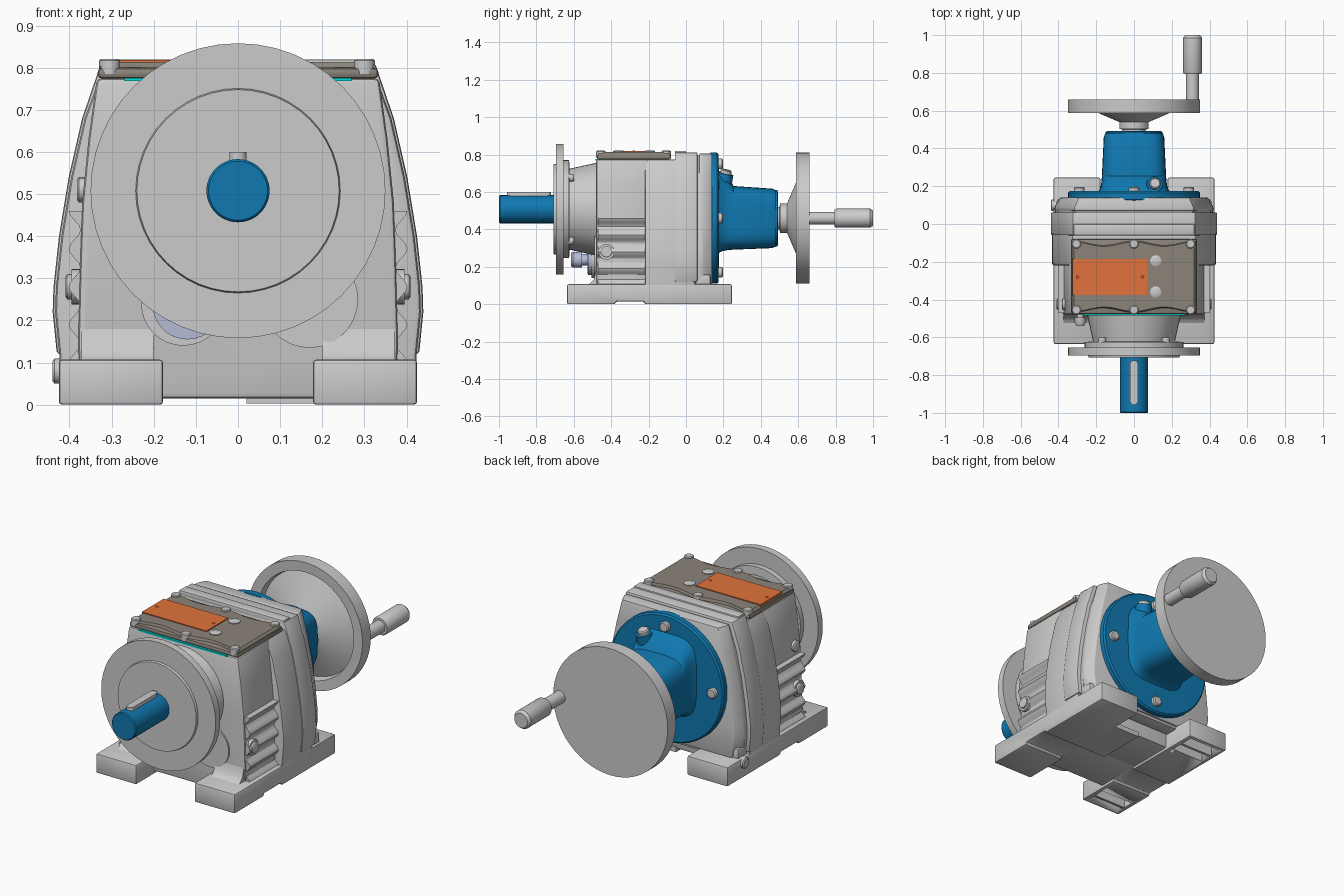
import bpy, bmesh
from math import sin, cos, pi, radians
from mathutils import Vector

if "Cube" in bpy.data.objects:
    bpy.data.objects.remove(bpy.data.objects["Cube"])


def material(name, rgb):
    m = bpy.data.materials.new(name)
    m.diffuse_color = (*rgb, 1)
    m.use_nodes = True
    m.node_tree.nodes["Principled BSDF"].inputs["Base Color"].default_value = m.diffuse_color
    return m


BLUE = material("blue_paint", (0.005, 0.19, 0.44))
BROWN = material("cover_brown", (0.26, 0.23, 0.19))
ORANGE = material("plate_orange", (0.76, 0.17, 0.045))
LILAC = material("plug_lilac", (0.48, 0.51, 0.68))
CYAN = material("gasket_cyan", (0.0, 0.75, 0.75))


def finish(name, bm, mat=None, bevel=0):
    bmesh.ops.recalc_face_normals(bm, faces=bm.faces[:])
    if bevel:
        edges = [e for e in bm.edges if e.calc_face_angle(0) > radians(30)]
        bmesh.ops.bevel(bm, geom=edges, offset=bevel, offset_type='OFFSET', segments=2,
                        profile=0.5, affect='EDGES', clamp_overlap=True)
    me = bpy.data.meshes.new(name)
    bm.to_mesh(me)
    bm.free()
    ob = bpy.data.objects.new(name, me)
    bpy.context.collection.objects.link(ob)
    if mat:
        me.materials.append(mat)
    bpy.ops.object.select_all(action='DESELECT')
    ob.select_set(True)
    bpy.context.view_layer.objects.active = ob
    bpy.ops.object.shade_smooth_by_angle(angle=radians(30))
    return ob


def loft(name, rings, mat=None, bevel=0):
    """Skin a list of equal-length point rings and cap both ends."""
    bm = bmesh.new()
    vs = [[bm.verts.new(p) for p in r] for r in rings]
    n = len(vs[0])
    for a, b in zip(vs, vs[1:]):
        for i in range(n):
            bm.faces.new((a[i], a[(i + 1) % n], b[(i + 1) % n], b[i]))
    bm.faces.new(vs[0])
    bm.faces.new(vs[-1])
    return finish(name, bm, mat, bevel)


def prism(name, pts, a, b, axis='Y', mat=None, bevel=0):
    put = {'X': lambda p, t: (t, *p), 'Y': lambda p, t: (p[0], t, p[1]), 'Z': lambda p, t: (*p, t)}[axis]
    return loft(name, [[put(p, t) for p in pts] for t in (a, b)], mat, bevel)


def box(name, x, y, z, mat=None, bevel=0):
    return prism(name, [(x[0], y[0]), (x[1], y[0]), (x[1], y[1]), (x[0], y[1])], *z, 'Z', mat, bevel)


def lathe(name, prof, loc, axis=(0, 1, 0), seg=48, mat=None):
    """Turn (radius, distance) points around an axis through loc."""
    q = Vector((0, 0, 1)).rotation_difference(Vector(axis))
    rings = [[Vector(loc) + q @ Vector((r * cos(2 * pi * i / seg), r * sin(2 * pi * i / seg), t))
              for i in range(seg)] for r, t in prof]
    return loft(name, rings, mat)


def bolt(name, loc, axis, r=0.026, h=0.02, mat=None, seg=16):
    return lathe(name, [(r, -0.02), (r, h * 0.75), (r * 0.8, h)], loc, axis, seg, mat)


def mirrored(half):
    return half + [(-x, z) for x, z in reversed(half)]


# Gear housing: front body, wide middle, rear plate
front = [(0.375, 0.015), (0.38, 0.15), (0.375, 0.35), (0.37, 0.48), (0.355, 0.63), (0.335, 0.775)]
mid = [(0.425, 0.015), (0.43, 0.12), (0.44, 0.22), (0.438, 0.28), (0.425, 0.4), (0.402, 0.54),
       (0.37, 0.68), (0.335, 0.775)]
crest = mid[1:-1] + [(0.325, 0.812)]
prism("front_housing", mirrored(front), -0.48, -0.2, bevel=0.012)
prism("middle_housing", mirrored([(x - 0.006, z) for x, z in mid]), -0.22, 0.05, bevel=0.012)
prism("housing_rim", mirrored(crest), -0.06, 0.062, bevel=0.008)
prism("rim_groove", mirrored([(x * 0.95, z * 0.98) for x, z in crest]), 0.05, 0.08)
rear = mirrored([(0.40, 0.105)] + [(x - 0.02, z) for x, z in crest[1:-1]] + [(0.315, 0.805)])
loft("rear_plate", [[(x * s, y, z) for x, z in rear] for s, y in ((1, 0.07), (1, 0.09), (0.93, 0.14))],
     bevel=0.006)
box("top_lug", (-0.32, 0.32), (-0.06, 0.0), (0.79, 0.82), bevel=0.006)

# Wavy ribbed side panels
wave = [(0.3, 0.1)] + [(0.388 + 0.014 * cos((z - 0.1) * 2 * pi / 0.09), z)
                       for z in [0.1 + 0.36 * i / 32 for i in range(33)]] + [(0.3, 0.46)]
for s, side in ((1, "right"), (-1, "left")):
    prism("side_ribs_" + side, [(s * x, z) for x, z in wave], -0.47, -0.21)
    lathe("side_boss_" + side, [(0.042, 0), (0.042, 0.05)], (s * 0.345, -0.425, 0.28), (s, 0, 0), 24)
    bolt("side_plug_" + side, (s * 0.395, -0.425, 0.28), (s, 0, 0), 0.03, 0.014)
bolt("upper_side_plug", (-0.366, -0.425, 0.51), (-1, 0, 0), 0.03, 0.016)
bolt("lower_side_plug", (-0.422, 0.1, 0.08), (-1, 0, 0), 0.03, 0.018)
box("lower_plug_block", (-0.41, 0.41), (0.05, 0.13), (0.09, 0.16), bevel=0.01)

# Feet with a shallow relief below; the left foot is pocketed underneath
foot = [(-0.635, 0), (-0.38, 0), (-0.375, 0.014), (-0.225, 0.014), (-0.22, 0), (0.245, 0),
        (0.245, 0.107), (-0.635, 0.107)]
fillet = [(-0.47, 0.1), (-0.54, 0.1), (-0.51, 0.113), (-0.492, 0.135), (-0.48, 0.18), (-0.47, 0.18)]
for s, side in ((1, "right"), (-1, "left")):
    ob = prism("foot_" + side, foot, s * 0.178, s * 0.425, 'X', bevel=0.008)
    prism("foot_fillet_" + side, fillet, s * 0.2, s * 0.372, 'X')
    if s < 0:
        for y in ((-0.615, -0.57), (-0.555, -0.495), (0.08, 0.14), (0.155, 0.225)):
            cut = box("pocket_cutter", (-0.4, -0.2), y, (-0.05, 0.085))
            cut.hide_render = True
            m = ob.modifiers.new("pocket", 'BOOLEAN')
            m.operation, m.object, m.solver = 'DIFFERENCE', cut, 'EXACT'
            bpy.context.view_layer.objects.active = ob
            bpy.ops.object.modifier_apply(modifier=m.name)
            bpy.data.objects.remove(cut)
box("base_pad", (0.02, 0.2), (-0.22, 0.06), (0.003, 0.03))

# Output cone, flange and keyed shaft
C = (0, 0, 0.508)
lathe("output_cone", [(0.25, -0.47), (0.215, -0.63)], C)
lathe("cone_collar", [(0.262, -0.655), (0.262, -0.625), (0.225, -0.622)], C)
lathe("output_flange", [(0.24, -0.708), (0.243, -0.695), (0.35, -0.695), (0.35, -0.655), (0.2, -0.655)], C)
lathe("output_shaft", [(0.07, -1.0), (0.075, -0.994), (0.075, -0.7)], C, mat=BLUE)
key = [(0.021 * cos(a) , (-0.743 if sin(a) >= 0 else -0.937) + 0.021 * sin(a))
       for a in [2 * pi * (i + 0.5) / 20 for i in range(20)]]
prism("shaft_key", key, 0.55, 0.6, 'Z')
for i in range(4):
    a = pi / 4 + i * pi / 2
    bolt("collar_bolt", (0.238 * cos(a), -0.625, 0.508 + 0.238 * sin(a)), (0, 1, 0), 0.02, 0.025)

# Front bosses and drain plug
lathe("left_boss", [(0.1, 0), (0.1, 0.035)], (-0.13, -0.47, 0.24), (0, -1, 0), 32)
lathe("right_boss", [(0.115, 0), (0.115, 0.018)], (0.17, -0.47, 0.25), (0, -1, 0), 32)
lathe("front_plug", [(0.083, 0.03), (0.083, 0.05), (0.03, 0.052), (0.03, 0.08), (0.042, 0.08),
                     (0.042, 0.13), (0.034, 0.14)], (-0.12, -0.475, 0.238), (0, -1, 0), 32, LILAC)
lathe("front_breather", [(0.018, 0), (0.018, 0.02), (0.03, 0.02), (0.03, 0.045), (0.02, 0.065)],
      (-0.285, -0.475, 0.37), (0, -1, 0), 16)

# Inspection cover with scalloped rim, gasket, name plate and bolts
box("cover_gasket", (-0.27, 0.27), (-0.484, -0.09), (0.768, 0.776), CYAN)
box("cover_base", (-0.333, 0.333), (-0.477, -0.08), (0.774, 0.8), BROWN, 0.01)
edge = [(-0.33 + 0.66 * i / 48, 0.012 * cos(4 * pi * i / 48)) for i in range(49)]
rim = [(x, -0.458 - w) for x, w in edge] + [(-x, -0.1 + w) for x, w in edge]
loft("cover_top", [[(x * k, -0.279 + (y + 0.279) * k, z) for x, y in rim]
                   for k, z in ((1, 0.79), (0.99, 0.804), (0.96, 0.813))], BROWN)
box("name_plate", (-0.325, 0.07), (-0.375, -0.185), (0.805, 0.818), ORANGE)
for x in (-0.3, 0.045):
    bolt("plate_rivet", (x, -0.28, 0.816), (0, 0, 1), 0.008, 0.005, ORANGE, 10)
for y in (-0.455, -0.105):
    for x in (-0.305, 0, 0.3):
        bolt("cover_bolt", (x, y, 0.805), (0, 0, 1), 0.025, 0.016)
for y in (-0.36, -0.195):
    bolt("cover_plug", (0.115, y, 0.808), (0, 0, 1), 0.03, 0.013)

# Blue input adapter: round flange and tapering squarish body
W = (0, 0, 0.46)
lathe("adapter_flange", [(0.345, 0.125), (0.35, 0.13), (0.35, 0.165), (0.342, 0.174), (0.2, 0.176)], W, mat=BLUE)


def squircle(y, w, lo, hi, n=4):
    f = lambda c: abs(c) ** (2 / n) * (1 if c >= 0 else -1)
    return [(w * f(cos(a)), y, (lo + hi) / 2 + (hi - lo) / 2 * f(sin(a)))
            for a in [2 * pi * i / 48 for i in range(48)]]


loft("adapter_body", [squircle(0.165, 0.195, 0.265, 0.72), squircle(0.19, 0.178, 0.283, 0.705),
                      squircle(0.225, 0.172, 0.29, 0.68), squircle(0.255, 0.17, 0.292, 0.632),
                      squircle(0.46, 0.16, 0.3, 0.618), squircle(0.48, 0.152, 0.308, 0.61)], BLUE)
lathe("adapter_end_ring", [(0.15, 0.47), (0.15, 0.488), (0.14, 0.492)], W, mat=BLUE)
lathe("breather_boss", [(0.055, -0.1), (0.042, 0.05)], (0.105, 0.2, 0.65), (0.1, 0.25, 1), 24, BLUE)
bolt("breather_plug", (0.11, 0.212, 0.70), (0.1, 0.25, 1), 0.03, 0.02)
for i in range(4):
    a = i * pi / 2
    bolt("adapter_bolt", (0.29 * cos(a), 0.175, 0.46 + 0.29 * sin(a)), (0, 1, 0), 0.028, 0.022)

# Handwheel with dished front, hub and crank grip
lathe("handwheel", [(0.06, 0.48), (0.06, 0.5), (0.078, 0.503), (0.078, 0.54), (0.19, 0.588), (0.288, 0.63),
                    (0.295, 0.59), (0.35, 0.588), (0.35, 0.66), (0.1, 0.66)], W, seg=56)
lathe("crank_grip", [(0.034, 0.65), (0.034, 0.795), (0.046, 0.795), (0.051, 0.805), (0.051, 0.985), (0.04, 1.0)],
      (0.31, 0, 0.46), seg=32)
